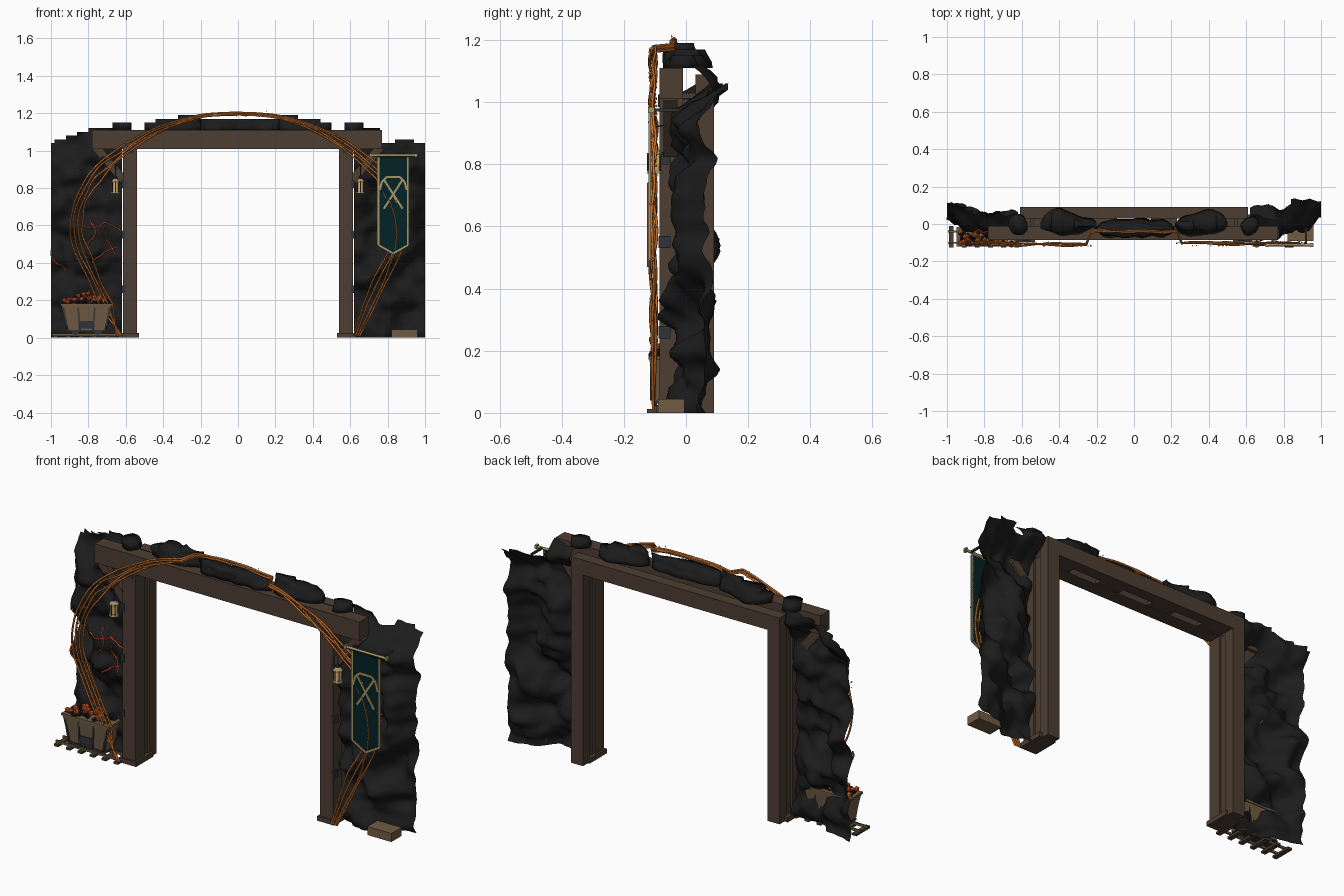
import bpy, bmesh, math, random
from mathutils import Vector, Matrix, noise

random.seed(4)
if "Cube" in bpy.data.objects:
    bpy.data.objects.remove(bpy.data.objects["Cube"], do_unlink=True)


def material(name, *rgb):
    m = bpy.data.materials.new(name)
    m.use_nodes = True
    m.diffuse_color = (*rgb, 1)
    m.node_tree.nodes["Principled BSDF"].inputs["Base Color"].default_value = (*rgb, 1)
    return m


ROCK = material("dark rock", 0.0115, 0.0115, 0.012)
WOOD = material("timber", 0.073, 0.048, 0.032)
PLANK = material("pale plank", 0.16, 0.105, 0.055)
IRON = material("iron", 0.028, 0.032, 0.04)
TEAL = material("teal cloth", 0.001, 0.016, 0.018)
GOLD = material("old gold", 0.4, 0.3, 0.14)
EMBER = material("ember orange", 0.62, 0.17, 0.025)
HOT = material("hot red", 0.8, 0.1, 0.02)
GLOW = material("lamp glow", 0.8, 0.5, 0.16)


def finish(name, bm, mat, smooth=False):
    bmesh.ops.recalc_face_normals(bm, faces=bm.faces)
    me = bpy.data.meshes.new(name)
    bm.to_mesh(me)
    bm.free()
    me.materials.append(mat)
    for p in me.polygons:
        p.use_smooth = smooth
    ob = bpy.data.objects.new(name, me)
    bpy.context.collection.objects.link(ob)


def add_box(bm, x, y, z, turn=0):
    """Box from (min, max) ranges, turned about y around its centre."""
    lo, hi = Vector((x[0], y[0], z[0])), Vector((x[1], y[1], z[1]))
    mat = Matrix.Translation((lo + hi) / 2) @ Matrix.Rotation(turn, 4, 'Y') @ Matrix.Diagonal((*(hi - lo), 1))
    return bmesh.ops.create_cube(bm, size=1, matrix=mat)["verts"]


def boxes(name, mat, *specs):
    bm = bmesh.new()
    for s in specs:
        add_box(bm, *s)
    finish(name, bm, mat)


def bars(name, mat, segments, w, d):
    """Flat bars in the front plane between pairs of points."""
    bm = bmesh.new()
    for a, b in segments:
        c, v = (Vector(a) + Vector(b)) / 2, Vector(b) - Vector(a)
        add_box(bm, (c.x - v.length / 2, c.x + v.length / 2), (c.y - d / 2, c.y + d / 2),
                (c.z - w / 2, c.z + w / 2), -math.atan2(v.z, v.x))
    finish(name, bm, mat)


def wires(name, mat, paths, radius):
    cu = bpy.data.curves.new(name, 'CURVE')
    cu.dimensions = '3D'
    cu.bevel_depth, cu.bevel_resolution = radius, 1
    for path in paths:
        sp = cu.splines.new('POLY')
        sp.points.add(len(path) - 1)
        for p, co in zip(sp.points, path):
            p.co = (*co, 1)
    cu.materials.append(mat)
    bpy.context.collection.objects.link(bpy.data.objects.new(name, cu))


def ripple(x, z, seed=0):
    return noise.noise(Vector((x * 6, seed, z * 8))) + 0.35 * noise.noise(Vector((x * 16, seed + 5, z * 18)))


def rock(name, xr, zr, step, top, sides):
    """Stepped sheet of rippled cells; with two sides it becomes a closed slab."""
    nx, nz = round((xr[1] - xr[0]) / step), round((zr[1] - zr[0]) / step)
    bm, cache = bmesh.new(), {}

    def vert(i, k, side):
        if (i, k, side) not in cache:
            x, z = xr[0] + step * i, zr[0] + step * k
            cache[i, k, side] = bm.verts.new((x, side(x, z), z))
        return cache[i, k, side]

    def solid(i, k):
        return 0 <= i < nx and 0 <= k < nz and zr[0] + (k + 0.5) * step <= top(xr[0] + (i + 0.5) * step)

    for i in range(nx):
        for k in range(nz):
            if not solid(i, k):
                continue
            ring = [(i, k), (i + 1, k), (i + 1, k + 1), (i, k + 1)]
            for side in sides:
                bm.faces.new([vert(*c, side) for c in ring])
            for j, (di, dk) in enumerate([(0, -1), (1, 0), (0, 1), (-1, 0)]):
                if len(sides) == 2 and not solid(i + di, k + dk):
                    p, q = ring[j], ring[(j + 1) % 4]
                    bm.faces.new([vert(*p, sides[0]), vert(*q, sides[0]), vert(*q, sides[1]), vert(*p, sides[1])])
    finish(name, bm, ROCK, True)


# Thin rippled rock walls that sweep back away from the doorway
def wall_y(x, z):
    out = (abs(x) - 0.62) / 0.38
    crest = 0.05 * max(0, (z - 0.9) / 0.2)
    return -0.022 + 0.085 * out ** 2 + crest + (0.085 + 0.03 * math.sin(math.pi * out)) * ripple(x, z)


rock("right_rock_wall", (-1, -0.62), (0, 1.14), 0.02,
     lambda x: min(1.13, 1.04 + 0.36 * (x + 1)), [wall_y])
rock("left_rock_wall", (0.62, 1), (0, 1.14), 0.02,
     lambda x: 1.12 if x < 0.77 else 1.05 + 0.02 * math.sin(x * 30), [wall_y])


# Rubble lying along the lintel, tapering to its ends
def rubble(name, xr, zr, mid_y, depth, top):
    def thick(x, z):
        u = (x - sum(xr) / 2) / (xr[1] - xr[0]) * 2
        return depth * (0.15 + 0.85 * math.sqrt(max(0, 1 - u * u))) * (1 - 0.45 * (z - zr[0]) / 0.09)
    rock(name, xr, zr, 0.02, top, [lambda x, z: mid_y - thick(x, z) + 0.045 * ripple(x, z, 2),
                                   lambda x, z: mid_y + thick(x, z) + 0.045 * ripple(x, z, 7)])


def slope(x):
    return 1.235 - 0.17 * abs(x)


rubble("right_rubble", (-0.5, -0.2), (1.11, 1.21), 0.0, 0.06, slope)
rubble("left_rubble", (0.22, 0.5), (1.11, 1.21), 0.0, 0.06, slope)
rubble("middle_rubble", (-0.2, 0.22), (1.11, 1.17), -0.025, 0.048, lambda x: 1.17)
for side, s in (("right", -1), ("left", 1)):
    rubble(side + "_corner_rubble", (s * 0.62 - 0.05, s * 0.62 + 0.05), (1.11, 1.15), 0.0, 0.05, lambda x: 1.15)

# Timber frame: two lintels, two pairs of posts, feet and spacers
boxes("front_lintel", WOOD, ((-0.78, 0.77), (-0.085, -0.01), (1.01, 1.11)))
boxes("back_lintel", WOOD, ((-0.61, 0.61), (0.03, 0.09), (1.01, 1.09)))
boxes("lintel_spacers", WOOD, *[((x - 0.07, x + 0.07), (-0.012, 0.032), (1.012, 1.03)) for x in (-0.47, -0.16, 0.16, 0.47)])
for side, s in (("left", 1), ("right", -1)):
    def span(a, b):
        return tuple(sorted((s * a, s * b)))
    boxes(side + "_front_post", WOOD, (span(0.54, 0.615), (-0.085, -0.01), (0, 1.01)))
    boxes(side + "_back_post", WOOD, (span(0.54, 0.61), (0.03, 0.09), (0, 1.01)))
    boxes(side + "_inner_post", WOOD, (span(0.55, 0.605), (-0.01, 0.03), (0, 1.01)))
    boxes(side + "_foot", WOOD, (span(0.53, 0.63), (-0.095, 0.05), (0, 0.025)))
    bars(side + "_brace", WOOD, [((s * 0.61, -0.05, 0.84), (s * 0.76, -0.05, 1.02))], 0.045, 0.045)
    boxes(side + "_post_clips", IRON, *[(span(0.605, 0.622), (-0.088, -0.05), (z, z + 0.04)) for z in (0.24, 0.53, 0.8)])
    boxes(side + "_corner_plate", IRON, (span(0.555, 0.6), (-0.09, -0.083), (0.985, 1.025)))

    # Lantern hanging from the brace
    lx = s * 0.655
    wires(side + "_lantern_hook", IRON, [[(lx, -0.05, 0.93), (lx, -0.1, 0.92), (lx, -0.1, 0.86)]], 0.003)
    for part, mat, r1, r2, z, h in (("base", GOLD, 0.026, 0.022, 0.776, 0.012), ("glass", GLOW, 0.019, 0.021, 0.807, 0.05),
                                    ("cap", GOLD, 0.026, 0.012, 0.84, 0.016), ("top", IRON, 0.012, 0.006, 0.856, 0.016)):
        bm = bmesh.new()
        bmesh.ops.create_cone(bm, cap_ends=True, segments=8, radius1=r1, radius2=r2, depth=h,
                              matrix=Matrix.Translation((lx, -0.1, z)))
        finish(side + "_lantern_" + part, bm, mat)
    wires(side + "_lantern_cage", IRON, [[(lx + 0.023 * math.cos(a), -0.1 + 0.023 * math.sin(a), z) for z in (0.778, 0.836)]
                                         for a in (0.8, 2.36, 3.93, 4.71, 5.5)], 0.0025)

# Ore cart with tapered body, iron straps, wheels and hot coals
bm = bmesh.new()
for v in add_box(bm, (-0.945, -0.675), (-0.118, -0.02), (0.035, 0.18)):
    if v.co.z < 0.1:
        v.co.x = -0.81 + (v.co.x + 0.81) * 0.78
        v.co.y = -0.07 + (v.co.y + 0.07) * 0.75
finish("cart_body", bm, PLANK)
boxes("cart_rim", PLANK, ((-0.95, -0.67), (-0.121, -0.017), (0.172, 0.183)))
boxes("cart_base", IRON, ((-0.92, -0.7), (-0.11, -0.035), (0.03, 0.04)))
bars("cart_straps", IRON, [((-0.81 + 0.8 * d, -0.107, 0.04), (-0.81 + d, -0.116, 0.172)) for d in (-0.125, -0.045, 0.045, 0.125)],
     0.008, 0.01)
boxes("cart_plate", IRON, ((-0.85, -0.77), (-0.115, -0.105), (0.05, 0.09)))
bm = bmesh.new()
for x in (-0.87, -0.75):
    for y in (-0.1, -0.04):
        bmesh.ops.create_cone(bm, cap_ends=True, segments=12, radius1=0.025, radius2=0.025, depth=0.012,
                              matrix=Matrix.Translation((x, y, 0.04)) @ Matrix.Rotation(math.pi / 2, 4, 'X'))
finish("cart_wheels", bm, IRON)
for name, mat, count, lift in (("dark_coals", ROCK, 45, 0.004), ("hot_coals", HOT, 24, 0.01), ("orange_coals", EMBER, 12, 0.01)):
    bm = bmesh.new()
    for _ in range(count):
        x = random.uniform(-0.12, 0.12)
        z = 0.18 + lift + random.uniform(0, 0.055) * (1 - abs(x) / 0.15)
        bmesh.ops.create_icosphere(bm, subdivisions=1, radius=random.uniform(0.007, 0.016),
                                   matrix=Matrix.Translation((-0.81 + x, random.uniform(-0.108, -0.03), z)))
    finish(name, bm, mat)
boxes("cart_sleepers", WOOD, *[((x, x + 0.025), (-0.125, -0.01), (0, 0.012)) for x in (-0.99, -0.92, -0.85, -0.78, -0.71, -0.64)])
boxes("cart_rails", PLANK, *[((-0.995, -0.63), (y, y + 0.01), (0.01, 0.022)) for y in (-0.105, -0.045)])

# Low crate by the other wall
boxes("crate", PLANK, ((0.82, 0.96), (-0.09, -0.005), (0, 0.045)))

# Banner with gold trim and crossed picks
bm = bmesh.new()
shape = [(0.75, 0.965), (0.75, 0.495), (0.83, 0.45), (0.91, 0.495), (0.91, 0.965)]
face = bm.faces.new([bm.verts.new((x, -0.112, z)) for x, z in shape])
for v in bmesh.ops.extrude_face_region(bm, geom=[face])["geom"]:
    if isinstance(v, bmesh.types.BMVert):
        v.co.y -= 0.005
finish("banner_cloth", bm, TEAL)
edge = [(x, -0.116, z) for x, z in shape]
bars("banner_trim", GOLD, zip(edge[:-1], edge[1:]), 0.011, 0.008)
wires("banner_pole", GOLD, [[(0.71, -0.112, 0.975), (0.96, -0.112, 0.975)]], 0.007)
boxes("banner_pole_ends", GOLD, *[((x, x + 0.012), (-0.122, -0.102), (0.965, 0.985)) for x in (0.704, 0.945)])
boxes("banner_pole_brackets", IRON, *[((x, x + 0.01), (-0.11, -0.02), (0.97, 0.98)) for x in (0.735, 0.915)])
picks = []
for s in (1, -1):
    picks.append(((0.83 - s * 0.05, -0.118, 0.69), (0.83 + s * 0.05, -0.118, 0.845)))
    head = [(0.83 + s * dx, -0.118, z) for dx, z in ((-0.005, 0.86), (0.035, 0.86), (0.06, 0.835), (0.072, 0.79))]
    picks += zip(head[:-1], head[1:])
bars("banner_picks", GOLD, picks, 0.011, 0.006)

# Stream of embers rising up one wall, over the lintel and down the other
half = [(0.635, 0.01), (0.7, 0.17), (0.79, 0.36), (0.86, 0.53), (0.855, 0.68), (0.8, 0.81),
        (0.72, 0.91), (0.6, 1.01), (0.44, 1.105), (0.24, 1.175), (0.1, 1.195)]
route = [Vector((-x, 0, z)) for x, z in half] + [Vector((x, 0, z)) for x, z in reversed(half)]


def along(t):
    """Smooth point on the route, with its sideways direction."""
    i = min(max(int(t), 1), len(route) - 3)
    f, (a, b, c, d) = t - i, route[i - 1:i + 3]
    p = b + 0.5 * f * ((c - a) + f * (2 * a - 5 * b + 4 * c - d + f * (3 * (b - c) + d - a)))
    p.y = -0.04 if abs(p.x) < 0.23 else -0.105
    v = (c - b).normalized()
    return p, Vector((-v.z, 0, v.x))


def strand(n, gap):
    path = []
    for j in range(121):
        p, side = along(1 + j / 120 * (len(route) - 3))
        wide = 0.2 + 0.8 * min(1, max(0, (1.2 - p.z) / 0.3))
        sway = noise.noise(Vector((j * 0.16, n * 7.3, 0)))
        path.append(p + side * wide * (gap + 0.016 * sway) + Vector((0, 0.02 * sway, 0)))
    ends = [Vector((p.x + gap * 0.5, -0.105, p.z)) for p in (route[0], route[-1])]
    return [ends[0]] + path + [ends[1]]


wires("ember_strands", EMBER, [strand(n, g) for n, g in enumerate((-0.032, -0.012, 0.01, 0.032))], 0.0048)
wires("banner_ember_line", EMBER, [[(0.81, -0.122, 0.74), (0.84, -0.122, 0.64), (0.85, -0.122, 0.55), (0.84, -0.122, 0.47)]], 0.0035)
bm = bmesh.new()
for _ in range(240):
    p, side = along(random.uniform(1, len(route) - 2))
    p += side * random.gauss(0, 0.035 if p.z < 0.95 else 0.009) + Vector((0, random.uniform(-0.012, 0.01), 0))
    bmesh.ops.create_icosphere(bm, subdivisions=1, radius=random.uniform(0.002, 0.0055), matrix=Matrix.Translation(p))
finish("ember_sparks", bm, EMBER, True)

# Glowing cracks in the wall above the cart
cracks = []
for x, z, angle in ((-0.85, 0.6, 0.3), (-0.78, 0.4, 1.3), (-0.66, 0.45, 1.9), (-0.72, 0.62, -0.5), (-0.92, 0.35, 1.6), (-0.8, 0.5, 0.8)):
    path = []
    for _ in range(8):
        path.append((x, wall_y(x, z) - 0.009, z))
        angle += random.uniform(-0.6, 0.6)
        x, z = min(-0.63, x + 0.022 * math.cos(angle)), z + 0.022 * math.sin(angle)
    cracks.append(path)
wires("glowing_cracks", HOT, cracks, 0.004)
